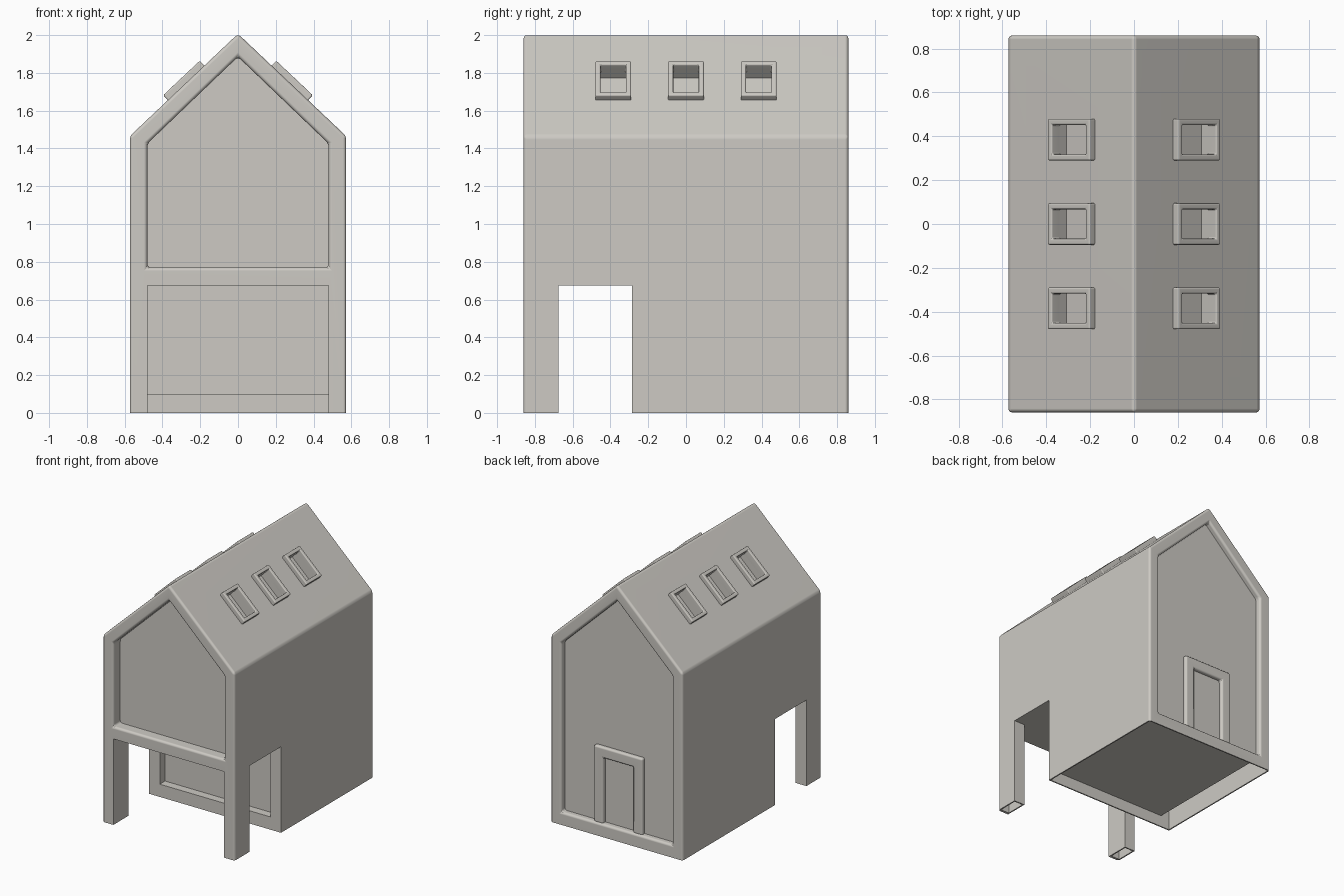
import bpy, bmesh, math
from mathutils import Matrix

cube = bpy.data.objects.get("Cube")
if cube:
    bpy.data.objects.remove(cube)

clay = bpy.data.materials.new("warm_grey")
clay.use_nodes = True
colour = (0.61, 0.59, 0.55, 1)
clay.diffuse_color = colour
clay.node_tree.nodes["Principled BSDF"].inputs["Base Color"].default_value = colour

PITCH = math.atan2(0.54, 0.573)


def finish(name, bm):
    bmesh.ops.recalc_face_normals(bm, faces=bm.faces)
    mesh = bpy.data.meshes.new(name)
    bm.to_mesh(mesh)
    bm.free()
    mesh.materials.append(clay)
    obj = bpy.data.objects.new(name, mesh)
    bpy.context.collection.objects.link(obj)
    return obj


def prism(name, outline, y0, y1):
    """Extrude an (x, z) outline along y."""
    bm = bmesh.new()
    face = bm.faces.new([bm.verts.new((x, y0, z)) for x, z in outline])
    new = bmesh.ops.extrude_face_region(bm, geom=[face])["geom"]
    bmesh.ops.translate(bm, vec=(0, y1 - y0, 0),
                        verts=[v for v in new if isinstance(v, bmesh.types.BMVert)])
    return finish(name, bm)


def block(name, xs, ys, zs, frame=Matrix()):
    """Box between limits, placed by a frame matrix."""
    bm = bmesh.new()
    bmesh.ops.create_cube(bm, size=1)
    size = Matrix.Diagonal((xs[1] - xs[0], ys[1] - ys[0], zs[1] - zs[0], 1))
    mid = Matrix.Translation([(a + b) / 2 for a, b in (xs, ys, zs)])
    bm.transform(frame @ mid @ size)
    return finish(name, bm)


def gable(half, base, eave, peak):
    return [(-half, base), (half, base), (half, eave), (0, peak), (-half, eave)]


def apply(obj, mod):
    bpy.context.view_layer.objects.active = obj
    bpy.ops.object.modifier_apply(modifier=mod.name)


def cut(obj, cutter):
    mod = obj.modifiers.new("cut", "BOOLEAN")
    mod.operation, mod.solver, mod.object = "DIFFERENCE", "EXACT", cutter
    apply(obj, mod)
    bpy.data.objects.remove(cutter)


def soften(obj, width):
    mod = obj.modifiers.new("round", "BEVEL")
    mod.width, mod.segments, mod.limit_method = width, 3, "ANGLE"
    mod.angle_limit = math.radians(30)
    apply(obj, mod)


def smooth(obj):
    bpy.ops.object.select_all(action="DESELECT")
    obj.select_set(True)
    bpy.context.view_layer.objects.active = obj
    bpy.ops.object.shade_smooth_by_angle(angle=math.radians(35))
    mod = obj.modifiers.new("even_shading", "WEIGHTED_NORMAL")
    mod.keep_sharp = True


# House shell with gable recesses at both ends
house = prism("house_shell", gable(0.573, -0.2, 1.465, 2.007), -0.86, 0.86)
cut(house, prism("cutter", gable(0.48, 0.77, 1.425, 1.885), -1, -0.75))
cut(house, prism("cutter", gable(0.48, 0.10, 1.425, 1.885), 0.78, 1))
soften(house, 0.018)

# Flat footing, porch passage between front posts, recess in the porch rear wall
cut(house, block("cutter", (-1, 1), (-1, 1), (-1, 0)))
cut(house, block("cutter", (-1, 1), (-0.675, -0.285), (-0.5, 0.675)))
cut(house, block("cutter", (-0.48, 0.48), (-1, -0.5), (-0.5, 0.675)))
cut(house, block("cutter", (-0.48, 0.48), (-0.4, -0.22), (0.10, 0.675)))

# Hollow underside with deeper side channels, and hollow posts
cut(house, block("cutter", (-0.563, 0.563), (-0.275, 0.85), (-0.5, 0.09)))
for side in (-1, 1):
    xs = sorted((side * 0.49, side * 0.563))
    cut(house, block("cutter", xs, (-0.275, 0.76), (-0.5, 0.4)))
    cut(house, block("cutter", xs, (-0.84, -0.685), (-0.5, 0.5)))

# Skylights: raised frames around wells sunk in both roof slopes
for side, label in ((1, "left"), (-1, "right")):
    for i, y in enumerate((-0.385, 0, 0.385)):
        frame = (Matrix.Translation((side * 0.272, y, 2 - 0.272 * math.tan(PITCH)))
                 @ Matrix.Rotation(side * PITCH, 4, "Y"))
        rim = block(f"skylight_{label}_{i + 1}", (-0.133, 0.133), (-0.095, 0.095),
                    (-0.02, 0.04), frame)
        for part in (rim, house):
            cut(part, block("cutter", (-0.105, 0.105), (-0.067, 0.067),
                            (-0.06, 0.2), frame))
        soften(rim, 0.008)
        smooth(rim)
smooth(house)

# Gable panels set back inside the frames
prism("front_gable_panel", gable(0.485, 0.765, 1.43, 1.89), -0.775, -0.74)
prism("back_gable_panel", gable(0.485, 0.095, 1.43, 1.89), 0.77, 0.815)

# Door surround on the back wall
door = block("door_surround", (-0.212, 0.212), (0.80, 0.845), (0.09, 0.695))
cut(door, block("cutter", (-0.13, 0.13), (0.7, 1), (0, 0.61)))
soften(door, 0.015)
smooth(door)
